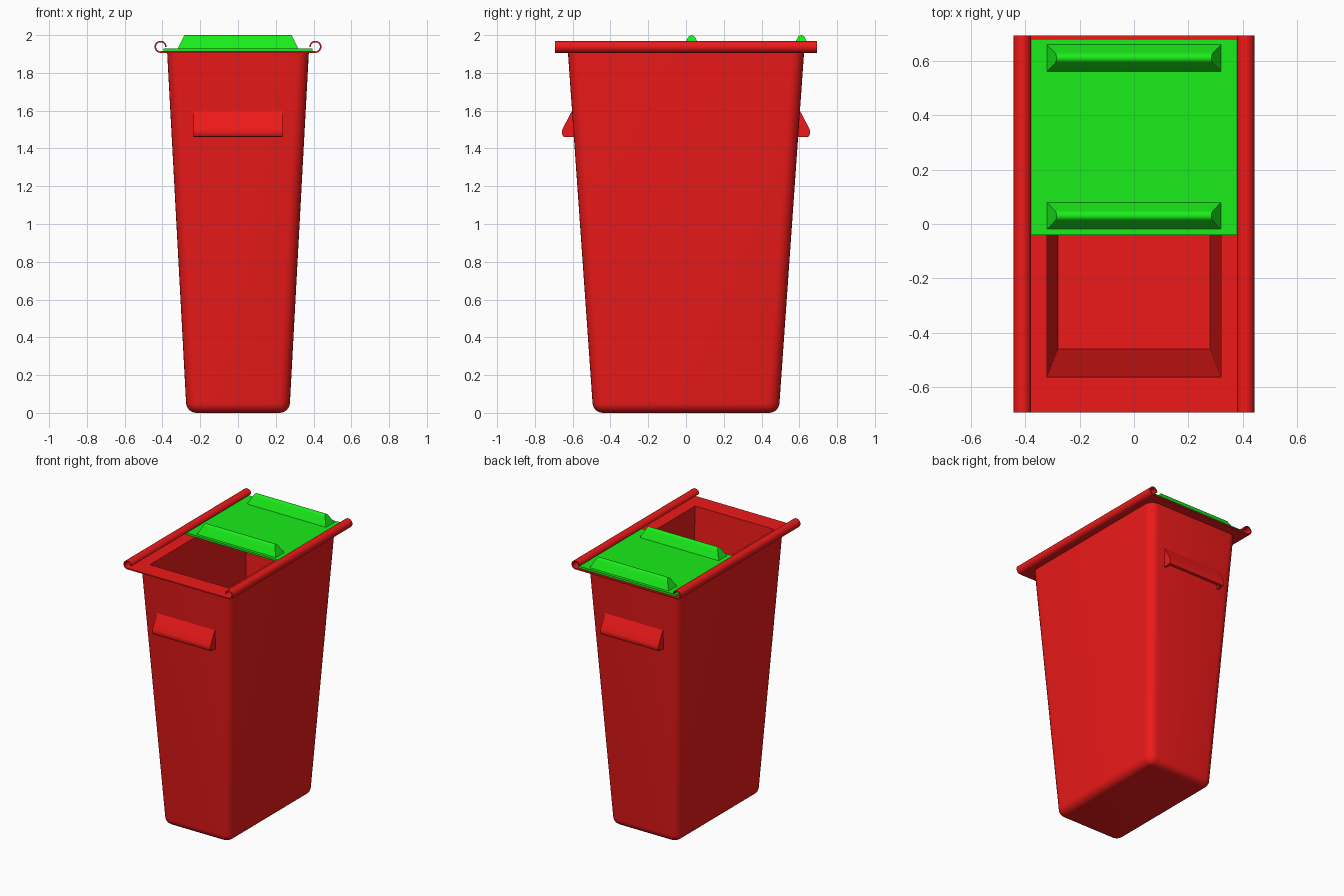
import bpy, bmesh
from math import sin, cos, pi, radians

if "Cube" in bpy.data.objects:
    bpy.data.objects.remove(bpy.data.objects["Cube"])


def material(name, rgb):
    m = bpy.data.materials.new(name)
    m.diffuse_color = (*rgb, 1)
    m.use_nodes = True
    m.node_tree.nodes["Principled BSDF"].inputs["Base Color"].default_value = m.diffuse_color
    return m


RED = material("red_plastic", (0.85, 0.01, 0.01))
GREEN = material("green_plastic", (0.01, 0.85, 0.01))


def finish(name, bm, mat, weld=True):
    if weld:
        bmesh.ops.remove_doubles(bm, verts=bm.verts, dist=1e-5)
    bmesh.ops.recalc_face_normals(bm, faces=bm.faces)
    me = bpy.data.meshes.new(name)
    bm.to_mesh(me)
    bm.free()
    me.materials.append(mat)
    ob = bpy.data.objects.new(name, me)
    bpy.context.collection.objects.link(ob)
    bpy.ops.object.select_all(action='DESELECT')
    ob.select_set(True)
    bpy.context.view_layer.objects.active = ob
    bpy.ops.object.shade_smooth_by_angle(angle=radians(32))
    return ob


def loft(bm, rings, cap_start=False, cap_end=False):
    vs = [[bm.verts.new(p) for p in r] for r in rings]
    n = len(vs[0])
    for a, b in zip(vs, vs[1:]):
        for i in range(n):
            j = (i + 1) % n
            bm.faces.new((a[i], a[j], b[j], b[i]))
    if cap_start:
        bm.faces.new(vs[0])
    if cap_end:
        bm.faces.new(vs[-1])


def rect(hx, hy, z):
    return [(hx, hy, z), (-hx, hy, z), (-hx, -hy, z), (hx, -hy, z)]


def round_rect(hx, hy, r, z, seg=6):
    pts = []
    for k, (sx, sy) in enumerate([(1, 1), (-1, 1), (-1, -1), (1, -1)]):
        for i in range(seg + 1):
            a = pi / 2 * (k + i / seg)
            pts.append((sx * (hx - r) + r * cos(a), sy * (hy - r) + r * sin(a), z))
    return pts


# tapered body with rounded corners and rounded base
bm = bmesh.new()
rings = []
for i in range(7):
    a = pi / 2 * i / 6
    d = 0.055 * (1 - sin(a))
    rings.append(round_rect(0.275 - d, 0.495 - d, 0.065 - d, 0.055 * (1 - cos(a))))
rings.append(round_rect(0.375, 0.625, 0.065, 1.908))
loft(bm, rings, cap_start=True)
finish("bin_body", bm, RED)

# flat rim that continues down into the inner cavity
bm = bmesh.new()
loft(bm, [rect(0.33, 0.575, 1.906), rect(0.41, 0.693, 1.906), rect(0.41, 0.693, 1.915),
          rect(0.32, 0.562, 1.915), rect(0.28, 0.46, 0.3)], cap_end=True)
finish("rim_and_cavity", bm, RED)

# curled side rails that hold the sliding lid
for side, s in (("left", -1), ("right", 1)):
    angles = [radians(-90 + 270 * i / 20) for i in range(21)]
    prof = [(0.032, a) for a in angles] + [(0.024, a) for a in reversed(angles)]
    bm = bmesh.new()
    loft(bm, [[(s * (0.41 + r * cos(a)), y, 1.938 + r * sin(a)) for r, a in prof]
              for y in (-0.693, 0.693)], True, True)
    finish(side + "_rail", bm, RED)

# hollow grips, open underneath, on the front and back walls
OUTER = [(0.59, 1.60), (0.603, 1.60), (0.653, 1.505), (0.657, 1.49), (0.656, 1.475),
         (0.65, 1.464), (0.64, 1.46)]
INNER = [(0.632, 1.46), (0.637, 1.475), (0.635, 1.49), (0.59, 1.575)]
for side, s in (("front", -1), ("back", 1)):
    bm = bmesh.new()
    spans = [(OUTER + INNER, -0.225, 0.225)]
    cheek = OUTER + [(0.585, 1.46)]
    spans += [(cheek, -0.235, -0.222), (cheek, 0.222, 0.235)]
    for prof, x0, x1 in spans:
        loft(bm, [[(x, s * y, z) for y, z in prof] for x in (x0, x1)], True, True)
    finish(side + "_grip", bm, RED, weld=False)

# sliding lid panel
bm = bmesh.new()
lid = [rect(0.395, 0.36, z) for z in (1.916, 1.93)]
loft(bm, [[(x, y + 0.32, z) for x, y, z in r] for r in lid], True, True)
finish("lid_panel", bm, GREEN)

# ridge handles on the lid, with sloped ends and a rounded top
RIDGE = [(-0.05, 1.928), (-0.02, 1.985), (-0.015, 1.993), (-0.008, 1.998), (0, 2.0),
         (0.008, 1.998), (0.015, 1.993), (0.02, 1.985), (0.05, 1.928)]
for name, yc in (("front", 0.03), ("back", 0.61)):
    bm = bmesh.new()
    loft(bm, [[(s * (0.32 - 0.036 * (z - 1.928) / 0.072), yc + y, z) for y, z in RIDGE]
              for s in (-1, 1)], True, True)
    finish(name + "_lid_handle", bm, GREEN)
